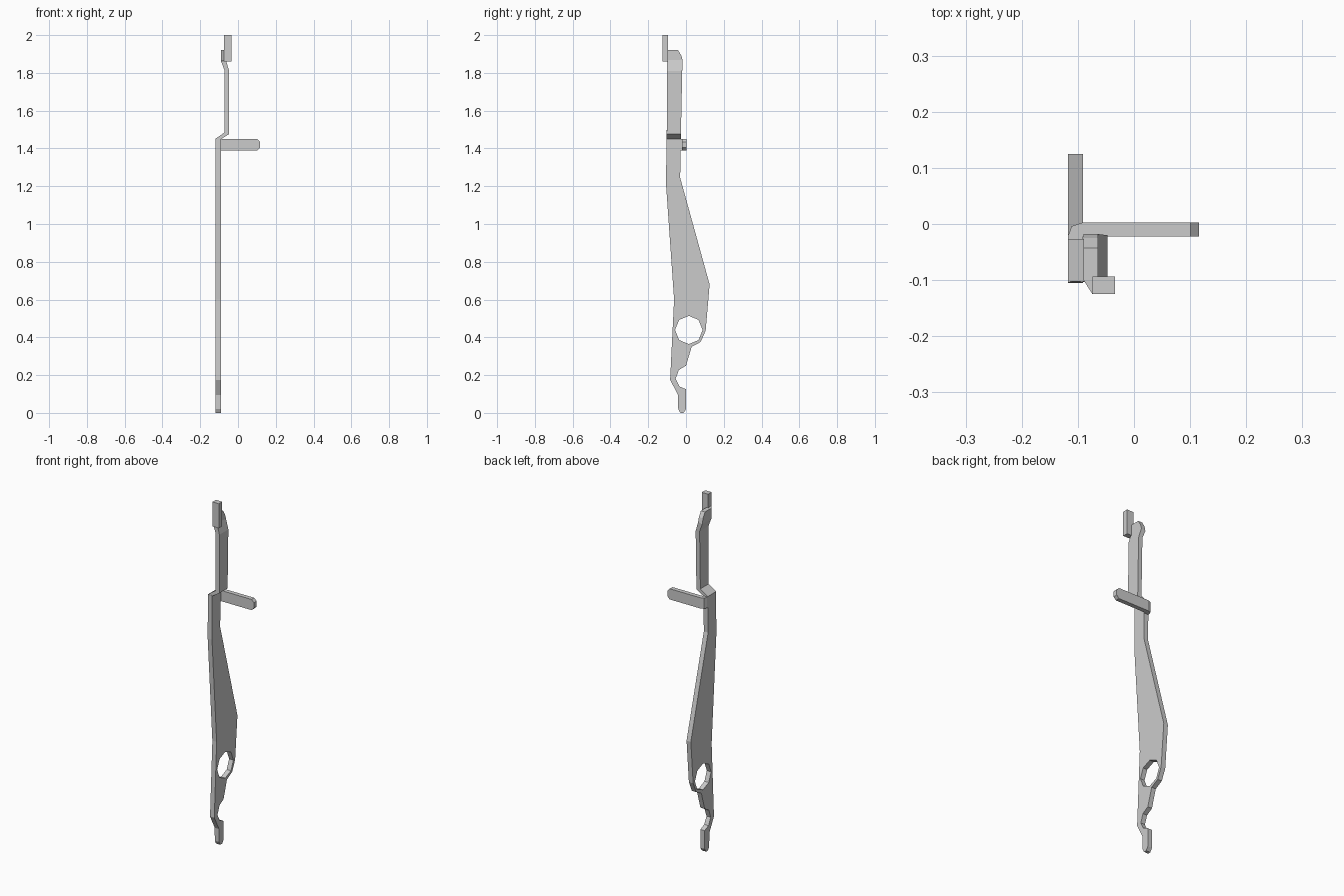
import bpy, bmesh, math
from mathutils import Vector

if "Cube" in bpy.data.objects:
    bpy.data.objects.remove(bpy.data.objects["Cube"])


def finish(name, bm):
    bmesh.ops.recalc_face_normals(bm, faces=bm.faces)
    mesh = bpy.data.meshes.new(name)
    bm.to_mesh(mesh)
    bm.free()
    obj = bpy.data.objects.new(name, mesh)
    bpy.context.collection.objects.link(obj)
    return obj


def prism(name, points, axis, lo, hi):
    """Extrude a 2D outline along x (points are y,z), y (x,z) or z (x,y)."""
    def place(p, d):
        c = list(p)
        c.insert(axis, d)
        return c
    bm = bmesh.new()
    face = bm.faces.new([bm.verts.new(place(p, lo)) for p in points])
    ext = bmesh.ops.extrude_face_region(bm, geom=[face])
    move = Vector((0, 0, 0))
    move[axis] = hi - lo
    bmesh.ops.translate(bm, vec=move, verts=[g for g in ext["geom"] if isinstance(g, bmesh.types.BMVert)])
    return finish(name, bm)


def apply_boolean(obj, tool, operation):
    mod = obj.modifiers.new("cut", "BOOLEAN")
    mod.operation, mod.solver, mod.object = operation, "EXACT", tool
    bpy.context.view_layer.objects.active = obj
    bpy.ops.object.modifier_apply(modifier=mod.name)
    bpy.data.objects.remove(tool)


# Flat lever plate with a hooked foot
outline = [(-0.03, 0), (-0.013, 0), (0, 0.02), (0, 0.125), (-0.035, 0.14),
           (-0.055, 0.18), (-0.038, 0.227), (0, 0.25), (0.03, 0.35),
           (0.077, 0.375), (0.104, 0.435), (0.125, 0.68), (-0.031, 1.245),
           (-0.027, 1.452), (-0.104, 1.452), (-0.105, 1.2), (-0.063, 0.6),
           (-0.084, 0.175), (-0.042, 0.095), (-0.041, 0.02)]
plate = prism("lever_plate", outline, 0, -0.118, -0.091)

# Eight-sided pivot hole
hole = [(0.015 + 0.073 * math.cos(i * math.pi / 4), 0.439 + 0.075 * math.sin(i * math.pi / 4)) for i in range(8)]
apply_boolean(plate, prism("pivot_cutter", hole, 0, -0.2, 0), "DIFFERENCE")

# Offset upper strip: sections of left x, left z, right x, right z, front y, back y
sections = [(-0.118, 1.452, -0.091, 1.449, -0.103, -0.027),
            (-0.072, 1.484, -0.047, 1.476, -0.102, -0.027),
            (-0.072, 1.815, -0.047, 1.81, -0.1, -0.02),
            (-0.09, 1.862, -0.064, 1.868, -0.1, -0.018),
            (-0.09, 1.892, -0.064, 1.892, -0.1, -0.025),
            (-0.09, 1.922, -0.064, 1.922, -0.1, -0.043)]
bm = bmesh.new()
rings = [[bm.verts.new(c) for c in ((xl, y0, zl), (xr, y0, zr), (xr, y1, zr), (xl, y1, zl))]
         for xl, zl, xr, zr, y0, y1 in sections]
for a, b in zip(rings, rings[1:]):
    for i in range(4):
        j = (i + 1) % 4
        bm.faces.new((a[i], a[j], b[j], b[i]))
bm.faces.new(rings[0])
bm.faces.new(rings[-1])
finish("upper_strip", bm)

# Folded link and upright end tab
prism("tab_link", [(-0.09, -0.1), (-0.074, -0.125), (-0.06, -0.094), (-0.064, -0.094), (-0.064, -0.09), (-0.09, -0.09)],
      2, 1.862, 1.922)
prism("end_tab", [(-0.074, -0.125), (-0.034, -0.125), (-0.034, -0.094), (-0.074, -0.094)], 2, 1.86, 2.0)

# Side finger bar, folded off the plate edge, with clipped tip corners
bar = prism("finger_bar", [(-0.118, -0.032), (-0.118, -0.022), (-0.111, -0.004), (-0.09, 0.003),
                           (0.116, 0.003), (0.116, -0.022), (-0.091, -0.022), (-0.091, -0.032)], 2, 1.389, 1.45)
bm = bmesh.new()
bm.from_mesh(bar.data)
tips = [e for e in bm.edges if all(v.co.x > 0.11 for v in e.verts) and abs(e.verts[0].co.z - e.verts[1].co.z) < 1e-4]
bmesh.ops.bevel(bm, geom=tips, offset=0.015, segments=1, affect="EDGES")
bm.to_mesh(bar.data)
bm.free()
